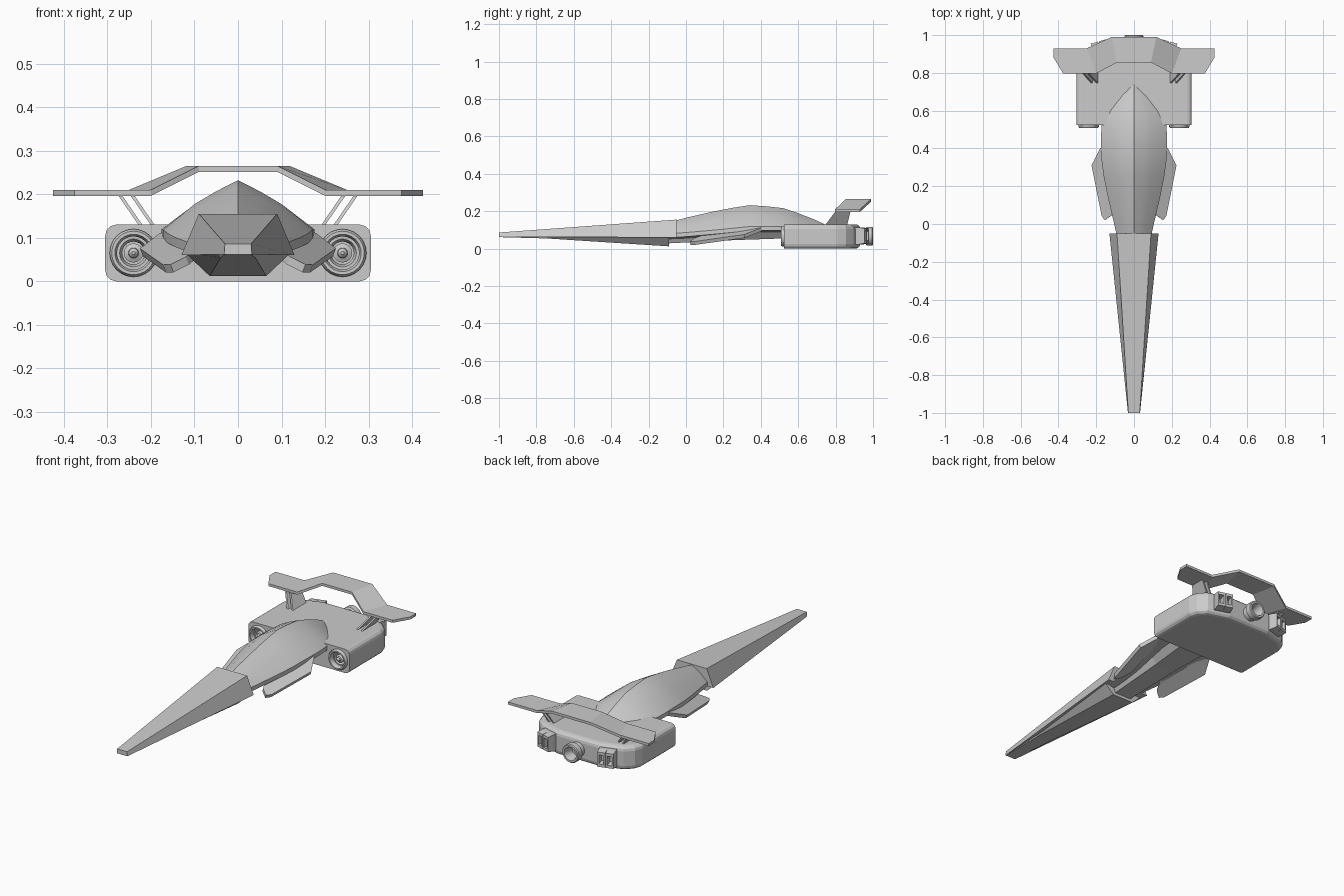
import bpy, bmesh
from math import sin, cos, pi
from mathutils import Matrix, Vector

if "Cube" in bpy.data.objects:
    bpy.data.objects.remove(bpy.data.objects["Cube"])


def finish(bm, name, smooth=None):
    bmesh.ops.recalc_face_normals(bm, faces=bm.faces)
    me = bpy.data.meshes.new(name)
    bm.to_mesh(me)
    bm.free()
    ob = bpy.data.objects.new(name, me)
    bpy.context.collection.objects.link(ob)
    if smooth:
        bpy.ops.object.select_all(action='DESELECT')
        bpy.context.view_layer.objects.active = ob
        ob.select_set(True)
        bpy.ops.object.shade_smooth_by_angle(angle=smooth)
    return ob


def loft(name, rings, smooth=None, matrix=None):
    """Skin equal-length rings of points and cap both ends."""
    bm = bmesh.new()
    vs = [[bm.verts.new(p) for p in r] for r in rings]
    n = len(rings[0])
    for a, b in zip(vs, vs[1:]):
        for i in range(n):
            j = (i + 1) % n
            bm.faces.new((a[i], a[j], b[j], b[i]))
    bm.faces.new(vs[0])
    bm.faces.new(vs[-1])
    if matrix:
        bm.transform(matrix)
    return finish(bm, name, smooth)


def lathe(name, profile, x=0, z=0, seg=24):
    """Revolve (radius, y) points around an axis along y."""
    return loft(name, [[(x + r * cos(2 * pi * i / seg), y, z + r * sin(2 * pi * i / seg))
                        for i in range(seg)] for r, y in profile], 0.6)


def sym(half, y):
    """Mirror half a cross-section of (x, z) points, top to bottom."""
    left = [(-x, z) for x, z in reversed(half) if x > 0]
    return [(x, y, z) for x, z in half + left]


# Nose: upper shell and lower keel
loft("nose_shell", [sym([(.03, .086), (.032, .062)], -1),
                    sym([(.09, .155), (.13, .06)], -.05)])
loft("nose_keel", [sym([(.03, .066), (.03, .061)], -.99),
                   sym([(.045, .066), (.04, .054)], -.74),
                   sym([(.122, .066), (.065, .012)], -.09)])

# Ridged cockpit hull: y, half width, ridge height, edge height
stations = [(-.09, .085, .14, .080), (.0, .105, .165, .086), (.15, .14, .199, .099),
            (.25, .16, .218, .109), (.34, .172, .232, .118), (.43, .176, .226, .119),
            (.52, .172, .216, .119), (.60, .145, .189, .117), (.68, .09, .158, .112),
            (.74, .025, .131, .11)]
rings = []
for y, w, zr, ze in stations:
    rings.append(sym([(0, zr), (.3 * w, ze + .77 * (zr - ze)), (.58 * w, ze + .52 * (zr - ze)),
                      (w, ze), (w, ze - .022), (.6 * w, ze - .03)], y))
loft("cockpit_hull", rings, 0.4)
loft("belly", [sym([(.075, .09), (.05, .028)], -.095), sym([(.10, .10), (.06, .045)], .25),
               sym([(.13, .11), (.08, .055)], .54)])

# Drooping winglets
for s, side in ((1, "right"), (-1, "left")):
    outline = [(.18, .40), (.225, .31), (.172, .045), (.155, .02), (.12, .045), (.10, .09), (.15, .40)]
    top = [(s * x, y, .089 - .353 * x + .212 * y) for x, y in outline]
    low = [(x - s * .007, y + .004, z - .018) for x, y, z in top]
    loft(side + "_winglet", [top, low])

# Engine block with rounded long and rear edges
half = [(.305, .525), (.305, .81), (.29, .855), (.25, .895), (.13, .932)]
plan = half + [(-x, y) for x, y in reversed(half)]
block = loft("engine_block", [[(x, y, 0) for x, y in plan], [(x, y, .13) for x, y in plan]])
bm = bmesh.new()
bm.from_mesh(block.data)
edges = [e for e in bm.edges if abs(e.verts[0].co.z - e.verts[1].co.z) < .001
         and max(v.co.y for v in e.verts) > .6]
bmesh.ops.bevel(bm, geom=edges, offset=.025, segments=3, profile=.5, affect='EDGES')
bm.to_mesh(block.data)
bm.free()

# Intakes recessed into the front of the block
for s, side in ((1, "right"), (-1, "left")):
    x, z = s * .24, .065
    cut = lathe(side + "_intake_cutter", [(.05, .50), (.05, .59)], x, z)
    cut.hide_render = True
    cut.display_type = 'WIRE'
    mod = block.modifiers.new(side + "_intake_cut", 'BOOLEAN')
    mod.operation = 'DIFFERENCE'
    mod.object = cut
    lathe(side + "_intake_ring", [(.05, .595), (.055, .56), (.055, .517), (.05, .509),
                                  (.043, .509), (.038, .52), (.038, .535), (.032, .535),
                                  (.026, .55), (.026, .57)], x, z)
    lathe(side + "_intake_hub", [(.022, .575), (.022, .535), (.012, .53),
                                 (.011, .52), (.004, .513)], x, z, 16)

# Central rear nozzle
lathe("centre_nozzle", [(.04, .91), (.04, .96), (.05, .965), (.05, .995), (.046, 1.0),
                        (.036, 1.0), (.026, .965), (.026, .945)], 0, .066)


def rect(w, h, y):
    return [(w, y, h), (w, y, -h), (-w, y, -h), (-w, y, h)]


# Twin square exhausts on either side, following the curved rear
for s, side in ((1, "right"), (-1, "left")):
    turn = Matrix.Translation(Vector((s * .175, .918, .068))) @ Matrix.Rotation(-s * .28, 4, 'Z')
    for k, part in ((-1, "inner"), (1, "outer")):
        loft(f"{side}_{part}_exhaust",
             [rect(.022, .045, -.04), rect(.022, .045, .02), rect(.02, .04, .05),
              rect(.012, .025, .05), rect(.011, .022, .01)],
             matrix=turn @ Matrix.Translation(Vector((k * s * .022, 0, 0))))

# Folded rear wing: x front, x rear, y front, y rear, height
folds = [(.09, .118, .855, .99, .265), (.2, .25, .797, .93, .21),
         (.375, .425, .797, .88, .21)]
ribs = []
for xf, xr, yf, yr, z in folds:
    ribs.append([(xf, yf, z), (xr, yr, z), (xr, yr, z - .014), (xf, yf, z - .014)])
ribs[2:] = [[(.375, .797, .21), (.375, .93, .21), (.375, .93, .196), (.375, .797, .196)],
            [(.425, .88, .21), (.425, .93, .21), (.425, .93, .196), (.425, .88, .196)]]
mirrored = [[(-x, y, z) for x, y, z in r] for r in reversed(ribs)]
loft("rear_wing", mirrored + ribs)

# Slanted twin blades holding the wing
for s, side in ((1, "right"), (-1, "left")):
    for dx, part in ((0, "inner"), (.028, "outer")):
        blade = []
        for t in (0, .009):
            blade.append([(s * (x + dx + t), y, z) for x, y, z in
                          ((.185, .74, .12), (.24, .80, .2), (.24, .88, .2), (.185, .86, .12))])
        loft(f"{side}_{part}_wing_strut", blade)
